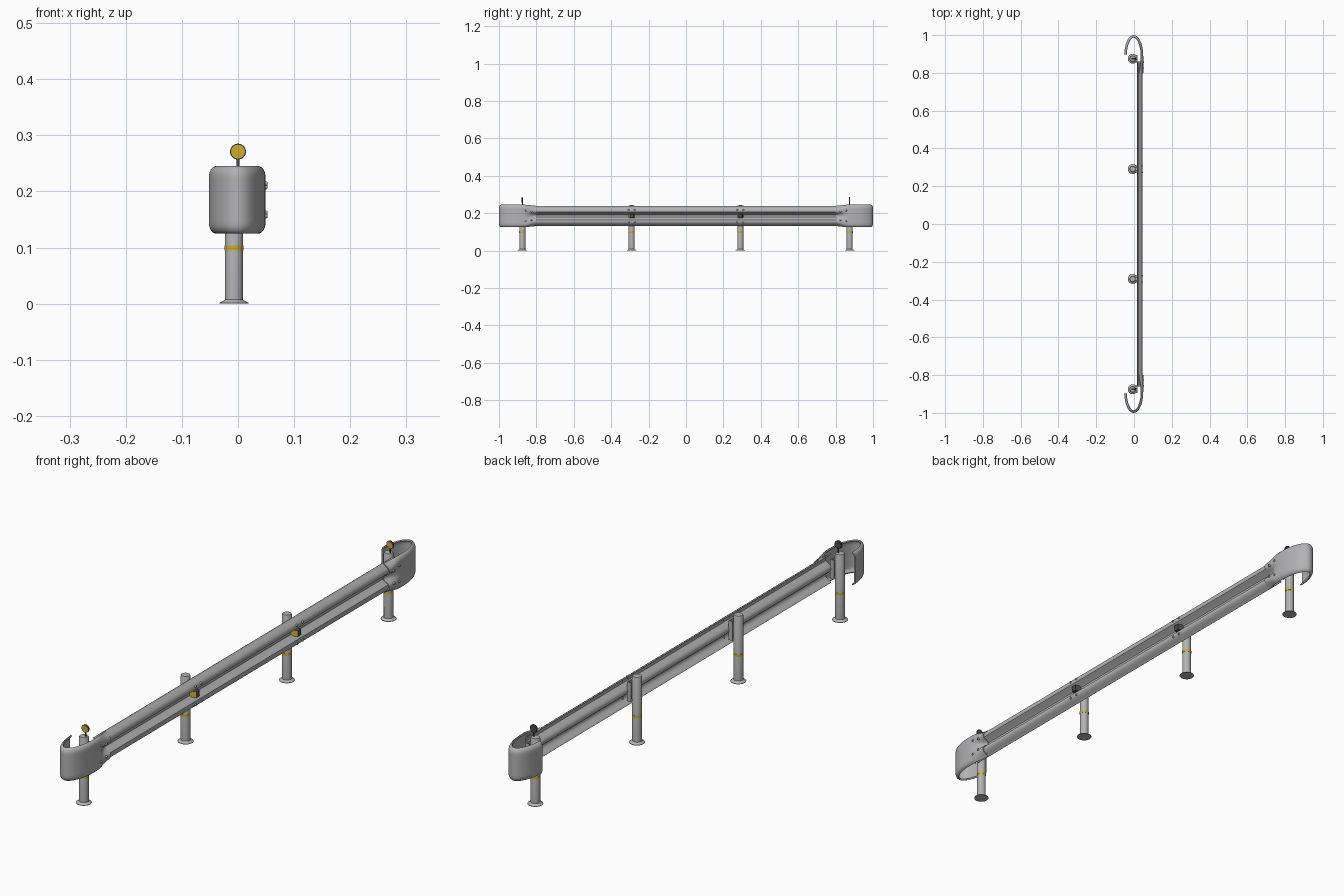
import bpy, bmesh, math
from mathutils import Matrix, Vector

if "Cube" in bpy.data.objects:
    bpy.data.objects.remove(bpy.data.objects["Cube"])


def material(name, rgb):
    m = bpy.data.materials.new(name)
    m.diffuse_color = (*rgb, 1)
    m.use_nodes = True
    m.node_tree.nodes["Principled BSDF"].inputs["Base Color"].default_value = m.diffuse_color
    return m


STEEL = material("galvanised_steel", (0.45, 0.45, 0.46))
DARK = material("dark_grey", (0.07, 0.07, 0.075))
YELLOW = material("reflective_yellow", (0.62, 0.42, 0.03))


def finish(name, bm, mats, thickness=0, angle=35):
    bmesh.ops.remove_doubles(bm, verts=bm.verts, dist=1e-6)
    bmesh.ops.recalc_face_normals(bm, faces=bm.faces)
    me = bpy.data.meshes.new(name)
    bm.to_mesh(me)
    bm.free()
    for m in mats:
        me.materials.append(m)
    ob = bpy.data.objects.new(name, me)
    bpy.context.collection.objects.link(ob)
    bpy.ops.object.select_all(action='DESELECT')
    ob.select_set(True)
    bpy.context.view_layer.objects.active = ob
    if thickness:
        mod = ob.modifiers.new("thickness", 'SOLIDIFY')
        mod.thickness = thickness
        mod.offset = 0
        bpy.ops.object.modifier_apply(modifier=mod.name)
    bpy.ops.object.shade_smooth_by_angle(angle=math.radians(angle))
    return ob


def grid(bm, rows):
    vs = [[bm.verts.new(p) for p in row] for row in rows]
    for a, b in zip(vs, vs[1:]):
        for i in range(len(a) - 1):
            bm.faces.new((a[i], a[i + 1], b[i + 1], b[i]))


def lathe(bm, profile, loc, axis=(0, 0, 1), n=24):
    """Turn (radius, height) points around an axis through loc."""
    m = Matrix.Translation(loc) @ Vector(axis).to_track_quat('Z', 'Y').to_matrix().to_4x4()
    ring = [2 * math.pi * k / n for k in range(n + 1)]
    grid(bm, [[m @ Vector((r * math.cos(a), r * math.sin(a), h)) for r, h in profile]
              for a in ring])


def box(bm, lo, hi):
    c = [(a + b) / 2 for a, b in zip(lo, hi)]
    s = [b - a for a, b in zip(lo, hi)]
    bmesh.ops.create_cube(bm, size=1, matrix=Matrix.Translation(c) @ Matrix.Diagonal((*s, 1)))


# Cross-sections from the centre up: (inward depth, height above centre)
MID = 0.185
HALF_W = [(.024, 0), (.023, .006), (.018, .011), (.006, .018), (.001, .022), (0, .027),
          (.0005, .033), (.004, .039), (.014, .046), (.020, .050), (.022, .053)]
HALF_FLAT = [(0, 0), (0, .006), (0, .012), (0, .020), (0, .028), (0, .036),
             (0, .043), (.001, .048), (.003, .053), (.006, .056), (.010, .058)]


def full(half):
    return [(d, -z) for d, z in reversed(half[1:])] + half


W, FLAT = full(HALF_W), full(HALF_FLAT)

# Corrugated rail
bm = bmesh.new()
grid(bm, [[(.0425 - d, y, MID + z) for d, z in W] for y in (-.86, 0, .86)])
finish("rail_beam", bm, [STEEL], .004)

# Curled end pieces: the corrugated section blends to a flat lipped plate, then hooks round
CX, CY, RX, RY = -.0015, .889, .048, .1085
for s, end in ((-1, "front"), (1, "back")):
    stations = []
    for k in range(9):
        t = k / 8
        y = .80 + t * (CY - .80)
        f = min(1, t / .75)
        stations.append(((CX + RX, y), (1, 0), f * f * (3 - 2 * f)))
    for k in range(1, 33):
        a = math.radians(175) * k / 32
        nrm = Vector((math.cos(a) / RX, math.sin(a) / RY)).normalized()
        stations.append(((CX + RX * math.cos(a), CY + RY * math.sin(a)), nrm, 1))
    rows = []
    for p, nrm, f in stations:
        row = []
        for (dw, zw), (df, zf) in zip(W, FLAT):
            d, z = dw + f * (df - dw), zw + f * (zf - zw)
            row.append((p[0] - nrm[0] * d, s * (p[1] - nrm[1] * d), MID + z))
        rows.append(row)
    bm = bmesh.new()
    grid(bm, rows)
    finish(end + "_end_piece", bm, [STEEL], .005)

PX = -.007
POST = [(0, 0), (.026, 0), (.026, .0015), (.017, .006), (.016, .007),
        (.016, .239), (.0145, .242), (0, .2425)]
for i, y in enumerate((-.875, -.291, .291, .875)):
    # Post with flared foot
    bm = bmesh.new()
    lathe(bm, POST, (PX, y, 0), n=32)
    finish(f"post_{i}", bm, [STEEL])
    # Painted band
    bm = bmesh.new()
    lathe(bm, [(.0155, .095), (.0167, .095), (.0167, .104), (.0155, .104), (.0155, .095)],
          (PX, y, 0), n=32)
    finish(f"post_band_{i}", bm, [YELLOW])
    # Channel bracket between post and rail
    bm = bmesh.new()
    box(bm, (.0165, y - .019, .150), (.0195, y + .019, .220))
    for e in (-1, 1):
        box(bm, (.004, y + e * .0175 - .0015, .150), (.018, y + e * .0175 + .0015, .220))
    box(bm, (.006, y - .008, .165), (.018, y + .008, .205))
    finish(f"bracket_{i}", bm, [STEEL])

    if abs(y) > .5:
        # Round reflector on a stem
        bm = bmesh.new()
        lathe(bm, [(0, .238), (.0028, .238), (.0028, .259), (0, .259)], (0, y, 0), n=12)
        finish(f"reflector_stem_{i}", bm, [DARK])
        bm = bmesh.new()
        lathe(bm, [(0, -.003), (.013, -.003), (.0142, -.002), (.0142, .003),
                   (.012, .0035), (0, .0035)], (0, y, .271), (0, -1, 0), 32)
        finish(f"reflector_housing_{i}", bm, [DARK])
        bm = bmesh.new()
        lathe(bm, [(0, .003), (.0122, .003), (.0122, .0045), (0, .0045)],
              (0, y, .271), (0, -1, 0), 32)
        finish(f"reflector_lens_{i}", bm, [YELLOW])
    else:
        # Wedge reflector in the rail valley, lens on the slanted front side
        bm = bmesh.new()
        plan = [(.017, -.018), (.043, -.009), (.043, .009), (.017, .018)]
        lo, hi = ([bm.verts.new((x, y + v, MID + dz)) for x, v in plan] for dz in (-.011, .011))
        bm.faces.new(lo)
        bm.faces.new(hi)
        for k in range(4):
            q = (k + 1) % 4
            f = bm.faces.new((lo[k], lo[q], hi[q], hi[k]))
            f.material_index = 1 if k == 0 else 0
        finish(f"rail_reflector_{i}", bm, [DARK, YELLOW])

# Bolts along the rail joints and at the inner posts
bm = bmesh.new()
BOLT = [(0, -.004), (.0045, -.004), (.0045, .003), (.003, .0055), (0, .006)]
for s in (-1, 1):
    for e in (-1, 1):
        for y, dz in ((.856, .029), (.826, .023)):
            lathe(bm, BOLT, (.047, s * y, MID + e * dz), (1, 0, 0), 10)
        for y in (.275, .307):
            lathe(bm, BOLT, (.042, s * y, MID + e * .033), (1, 0, 0), 10)
finish("bolts", bm, [STEEL])
